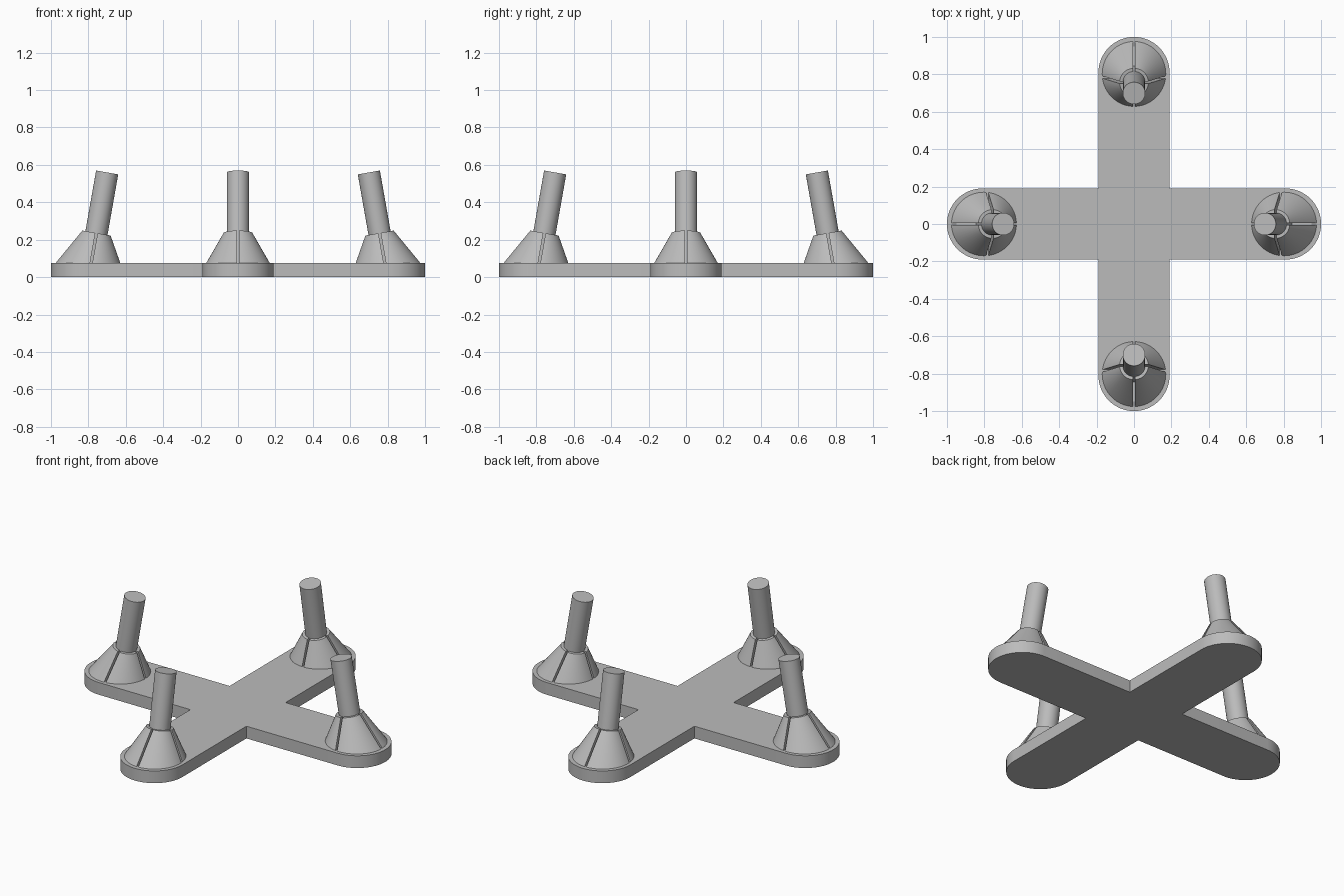
import bpy, bmesh, math
from mathutils import Matrix, Vector

cube = bpy.data.objects.get("Cube")
if cube:
    bpy.data.objects.remove(cube, do_unlink=True)

PLATE_H = 0.075     # plate thickness
HALF_W = 0.19       # half width of an arm
LEAN = math.radians(10)
SLOT = 0.006        # half width of the slots in the sockets

grey = bpy.data.materials.new("light_grey")
grey.use_nodes = True
grey.diffuse_color = (0.5, 0.5, 0.5, 1)
grey.node_tree.nodes["Principled BSDF"].inputs["Base Color"].default_value = (0.5, 0.5, 0.5, 1)


def finish(bm, name):
    bmesh.ops.recalc_face_normals(bm, faces=bm.faces)
    mesh = bpy.data.meshes.new(name)
    bm.to_mesh(mesh)
    bm.free()
    mesh.materials.append(grey)
    obj = bpy.data.objects.new(name, mesh)
    bpy.context.collection.objects.link(obj)
    bpy.ops.object.select_all(action='DESELECT')
    obj.select_set(True)
    bpy.context.view_layer.objects.active = obj
    bpy.ops.object.shade_smooth_by_angle(angle=math.radians(30))
    return obj


def cut(bm, point, normal):
    """Remove everything on the normal's side and cap the opening."""
    geom = bm.verts[:] + bm.edges[:] + bm.faces[:]
    res = bmesh.ops.bisect_plane(bm, geom=geom, plane_co=point, plane_no=normal,
                                 clear_outer=True)
    edges = [e for e in res["geom_cut"] if isinstance(e, bmesh.types.BMEdge)]
    bmesh.ops.contextual_create(bm, geom=edges)


def frustum(bm, r_low, r_high, z_low, z_high):
    bmesh.ops.create_cone(bm, cap_ends=True, segments=64, radius1=r_low, radius2=r_high,
                          depth=z_high - z_low,
                          matrix=Matrix.Translation((0, 0, (z_low + z_high) / 2)))


# Cross-shaped plate with rounded arm ends
bm = bmesh.new()
outline = []
for k in range(4):
    turn = Matrix.Rotation(k * math.pi / 2, 3, 'Z')
    for i in range(33):
        a = math.pi * (i / 32 - 0.5)
        outline.append(turn @ Vector((1 - HALF_W + HALF_W * math.cos(a),
                                      HALF_W * math.sin(a), 0)))
    outline.append(turn @ Vector((HALF_W, HALF_W, 0)))
base = bm.faces.new([bm.verts.new(p) for p in outline])
top = bmesh.ops.extrude_face_region(bm, geom=[base])["geom"]
bmesh.ops.translate(bm, vec=(0, 0, PLATE_H),
                    verts=[v for v in top if isinstance(v, bmesh.types.BMVert)])
finish(bm, "cross_plate")

# A slotted conical socket and a leaning peg on each arm
for k, side in enumerate(("left", "back", "right", "front")):
    place = (Matrix.Rotation(k * math.pi / 2, 4, 'Z')
             @ Matrix.Translation((0.785, 0, PLATE_H))
             @ Matrix.Rotation(-LEAN, 4, 'Y'))

    bm = bmesh.new()
    frustum(bm, 0.06, 0.06, -0.02, 0.492)
    bm.transform(place)
    finish(bm, side + "_peg")

    # Four quarter wedges leave the slots between them
    socket = bmesh.new()
    for sx in (-1, 1):
        for sy in (-1, 1):
            bm = bmesh.new()
            frustum(bm, 0.203, 0.077, -0.06, 0.163)
            cut(bm, (sx * SLOT, 0, 0), (-sx, 0, 0))
            cut(bm, (0, sy * SLOT, 0), (0, -sy, 0))
            bm.transform(place)
            cut(bm, (0, 0, PLATE_H - 0.005), (0, 0, -1))
            wedge = bpy.data.meshes.new("wedge")
            bm.to_mesh(wedge)
            bm.free()
            socket.from_mesh(wedge)
            bpy.data.meshes.remove(wedge)
    finish(socket, side + "_socket")
